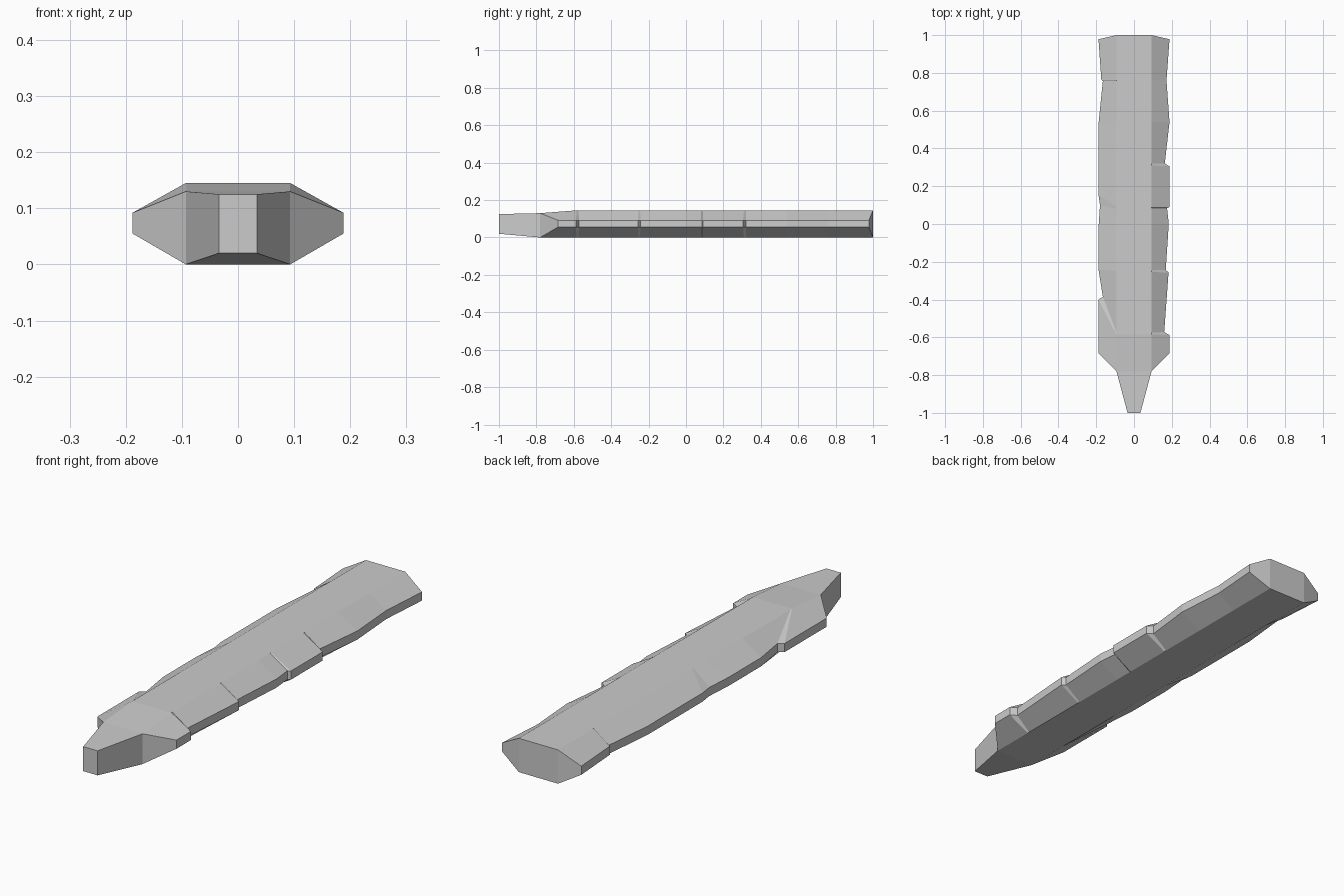
import bpy, bmesh

XI = 0.093                 # half width of the flat core
Z_EDGE = (0.055, 0.092)    # bottom and top of the blunt cutting edge

# Edge stations: (y at core, y at outer edge, outer x)
right = [(-0.78, -0.685, 0.188), (-0.585, -0.588, 0.188), (-0.575, -0.572, 0.16),
         (-0.255, -0.256, 0.183), (-0.245, -0.244, 0.168), (0.0, 0.0, 0.184),
         (0.085, 0.085, 0.175), (0.09, 0.09, 0.188), (0.31, 0.305, 0.188),
         (0.32, 0.321, 0.163), (0.54, 0.54, 0.188), (0.76, 0.76, 0.172),
         (1.0, 0.978, 0.188)]
left = [(-0.78, -0.685, 0.188), (-0.585, -0.40, 0.188), (-0.575, -0.385, 0.165),
        (-0.25, -0.24, 0.188), (0.0, -0.02, 0.188), (0.08, 0.10, 0.18),
        (0.09, 0.155, 0.188), (0.53, 0.53, 0.188), (0.757, 0.757, 0.165),
        (0.763, 0.763, 0.173), (1.0, 0.978, 0.188)]

bm = bmesh.new()


def face(points):
    bm.faces.new([bm.verts.new(p) for p in points])


def top_z(y):
    return 0.13 if y < -0.7 else 0.145


# Chipped bevelled flanks
def flank(stations, s):
    rings = []
    for yi, yo, xo in stations:
        rings.append([(s * XI, yi, 0), (s * xo, yo, Z_EDGE[0]),
                      (s * xo, yo, Z_EDGE[1]), (s * XI, yi, top_z(yi))])
    for a, b in zip(rings, rings[1:]):
        for k in range(3):
            face([a[k], b[k], b[k + 1], a[k + 1]])
    face(rings[0])
    face(rings[-1])


flank(right, 1)
flank(left, -1)

# Flat core faces
ry = [s[0] for s in right]
ly = [s[0] for s in left][::-1]
face([(XI, y, 0) for y in ry] + [(-XI, y, 0) for y in ly])
face([(XI, y, 0.145) for y in ry[1:]] + [(-XI, y, 0.145) for y in ly[:-1]])
face([(-XI, -0.78, 0.13), (XI, -0.78, 0.13), (XI, -0.585, 0.145), (-XI, -0.585, 0.145)])
face([(-XI, 1, 0), (XI, 1, 0), (XI, 1, 0.145), (-XI, 1, 0.145)])

# Tapered tang at the front
a = [(-XI, -0.78, 0), (XI, -0.78, 0), (XI, -0.78, 0.13), (-XI, -0.78, 0.13)]
b = [(-0.034, -1, 0.02), (0.034, -1, 0.02), (0.034, -1, 0.125), (-0.034, -1, 0.125)]
for k in range(4):
    n = (k + 1) % 4
    face([a[k], a[n], b[n], b[k]])
face(b)

bmesh.ops.remove_doubles(bm, verts=bm.verts, dist=0.0005)
bmesh.ops.recalc_face_normals(bm, faces=bm.faces)
mesh = bpy.data.meshes.new("chipped_stone_blade")
bm.to_mesh(mesh)
bm.free()
obj = bpy.data.objects.new("chipped_stone_blade", mesh)
bpy.context.collection.objects.link(obj)
